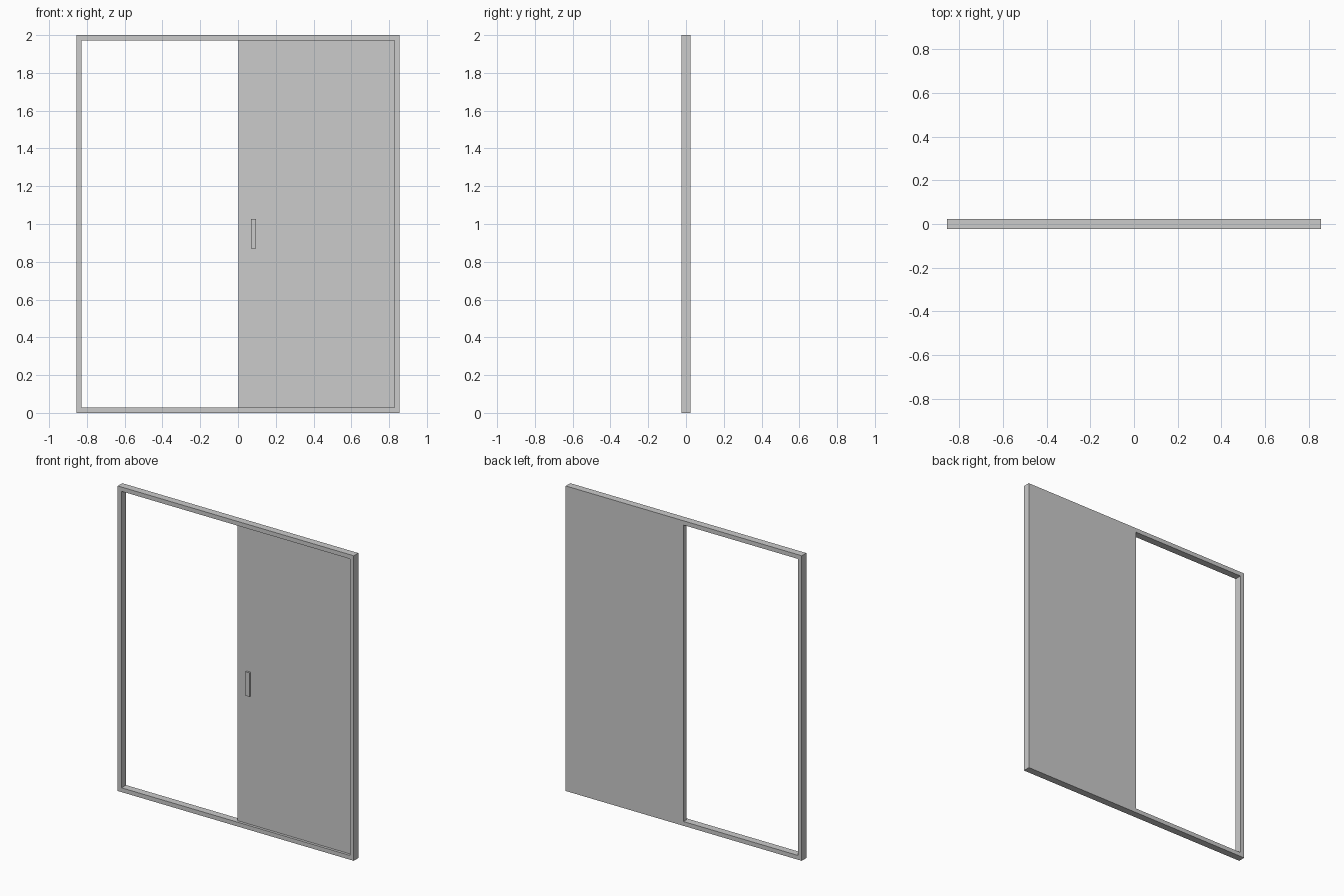
import bpy
import bmesh

if "Cube" in bpy.data.objects:
    bpy.data.objects.remove(bpy.data.objects["Cube"])

HALF_W, HEIGHT, HALF_D, BAR = 0.856, 2.0, 0.0235, 0.028


def new_object(name, bm):
    bmesh.ops.recalc_face_normals(bm, faces=bm.faces)
    mesh = bpy.data.meshes.new(name)
    bm.to_mesh(mesh)
    bm.free()
    obj = bpy.data.objects.new(name, mesh)
    bpy.context.collection.objects.link(obj)
    return obj


def box(name, x0, x1, y0, y1, z0, z1):
    bm = bmesh.new()
    bmesh.ops.create_cube(bm, size=1)
    for v in bm.verts:
        v.co = (x1 if v.co.x > 0 else x0,
                y1 if v.co.y > 0 else y0,
                z1 if v.co.z > 0 else z0)
    return new_object(name, bm)


# outer frame: one continuous mitred ring with a rectangular section
bm = bmesh.new()
rings = []
for y, inset in ((-HALF_D, 0), (HALF_D, 0), (HALF_D, BAR), (-HALF_D, BAR)):
    x, z0, z1 = HALF_W - inset, inset, HEIGHT - inset
    rings.append([bm.verts.new((cx, y, cz))
                  for cx, cz in ((-x, z0), (x, z0), (x, z1), (-x, z1))])
for a, b in zip(rings, rings[1:] + rings[:1]):
    for i in range(4):
        j = (i + 1) % 4
        bm.faces.new((a[i], a[j], b[j], b[i]))
new_object("door_frame", bm)

# sliding leaf, flush with the back of the frame and recessed at the front
PANEL_FRONT = -0.006
box("sliding_panel", 0.002, HALF_W - BAR, PANEL_FRONT, HALF_D, BAR, HEIGHT - BAR)

# raised pull handle
box("pull_handle", 0.068, 0.096, -0.019, PANEL_FRONT + 0.002, 0.87, 1.027)
